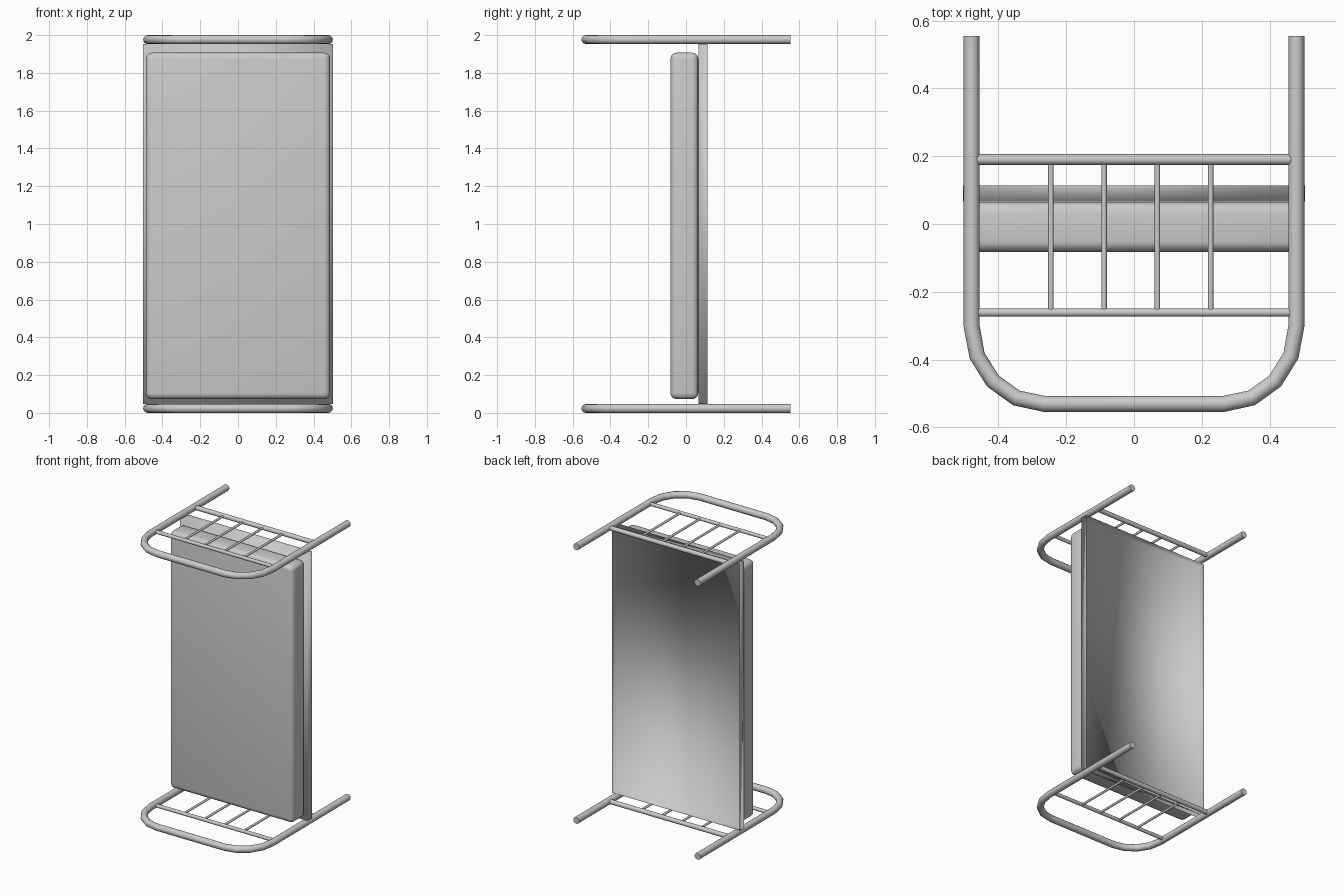
import bpy, bmesh
from math import sin, cos, pi, radians

if "Cube" in bpy.data.objects:
    bpy.data.objects.remove(bpy.data.objects["Cube"])


def tube(name, points, radius):
    """Round capped tube along a polyline, turned into a smooth mesh."""
    curve = bpy.data.curves.new(name, 'CURVE')
    curve.dimensions = '3D'
    curve.bevel_depth = radius
    curve.bevel_resolution = 4
    curve.use_fill_caps = True
    spline = curve.splines.new('POLY')
    spline.points.add(len(points) - 1)
    for sp, p in zip(spline.points, points):
        sp.co = (*p, 1)
    obj = bpy.data.objects.new(name, curve)
    bpy.context.collection.objects.link(obj)
    bpy.ops.object.select_all(action='DESELECT')
    obj.select_set(True)
    bpy.context.view_layer.objects.active = obj
    bpy.ops.object.convert(target='MESH')
    bpy.ops.object.shade_smooth_by_angle(angle=radians(50))
    return bpy.context.object


def box(name, lo, hi):
    """Box mesh between two corners."""
    size = [b - a for a, b in zip(lo, hi)]
    mid = [(a + b) / 2 for a, b in zip(lo, hi)]
    bm = bmesh.new()
    bmesh.ops.create_cube(bm, size=1)
    for v in bm.verts:
        v.co = [c * s + m for c, s, m in zip(v.co, size, mid)]
    mesh = bpy.data.meshes.new(name)
    obj = bpy.data.objects.new(name, mesh)
    bpy.context.collection.objects.link(obj)
    return obj, bm


# Bent tube end frames with rails and bars
R = 0.0235
X = 0.479
for label, z in (("foot", R), ("head", 2 - R)):
    arc = []
    for i in range(5):
        a = pi / 2 * i / 4
        arc.append((0.265 + (X - 0.265) * cos(a), -0.3 - 0.2305 * sin(a), z))
    right = [(X, 0.554, z)] + arc
    left = [(-x, y, zz) for x, y, zz in reversed(right)]
    tube(label + "_frame", right + left, R)
    tube(label + "_lower_rail", [(-0.47, 0.19, z), (0.47, 0.19, z)], 0.016)
    tube(label + "_upper_rail", [(-0.47, -0.261, z), (0.47, -0.261, z)], 0.0125)
    for i in range(4):
        x = -0.245 + i * 0.157
        tube(f"{label}_bar_{i + 1}", [(x, 0.19, z), (x, -0.261, z)], 0.008)

# Thin sheet tray under the mattress, open at the underside
tray, bm = box("bed_base", (-0.504, 0.066, 0.047), (0.504, 0.114, 1.953))
bm.normal_update()
bmesh.ops.delete(bm, geom=[f for f in bm.faces if f.normal.y > 0.9], context='FACES')
for f in bm.faces:
    f.smooth = True
bm.to_mesh(tray.data)
bm.free()

# Rounded mattress
mattress, bm = box("mattress", (-0.488, -0.082, 0.073), (0.488, 0.065, 1.907))
bmesh.ops.bevel(bm, geom=bm.edges[:], offset=0.032, segments=4, profile=0.5,
                affect='EDGES')
for f in bm.faces:
    f.smooth = True
bm.to_mesh(mattress.data)
bm.free()
